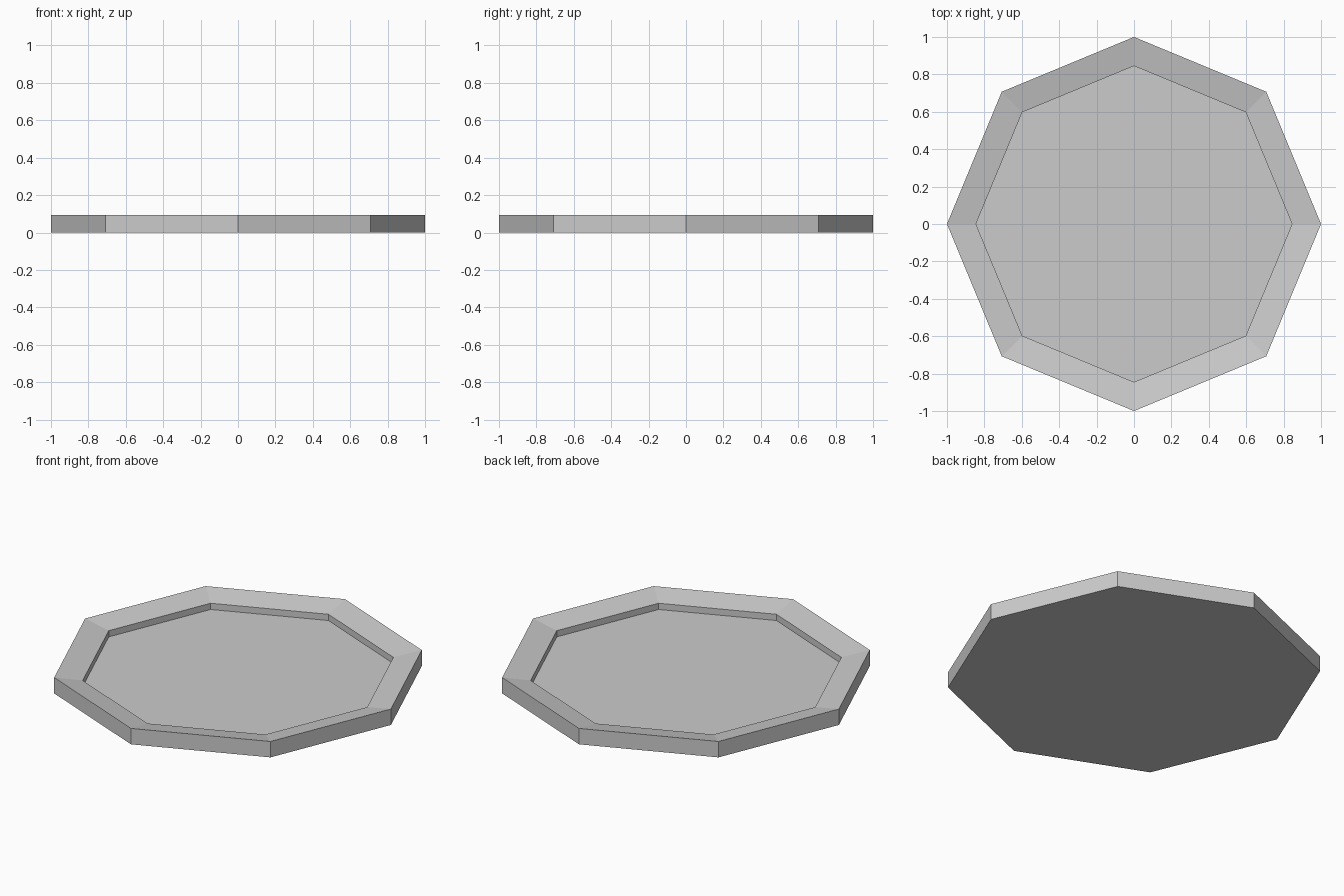
import bpy, bmesh, math

SIDES = 8

cube = bpy.data.objects.get("Cube")
if cube:
    bpy.data.objects.remove(cube, do_unlink=True)

# Single plain grey material
grey = bpy.data.materials.new("light_grey")
grey.use_nodes = True
colour = (0.6, 0.6, 0.6, 1)
grey.diffuse_color = colour
grey.node_tree.nodes["Principled BSDF"].inputs["Base Color"].default_value = colour

# Profile as (radius, height): base, outer wall, inward-sloping rim, recessed floor
profile = [(1, 0), (1, 0.094), (0.845, 0.064), (0.845, 0.027)]


def ring(bm, radius, z):
    angles = [math.tau * i / SIDES for i in range(SIDES)]
    return [bm.verts.new((radius * math.cos(a), radius * math.sin(a), z)) for a in angles]


bm = bmesh.new()
rings = [ring(bm, r, z) for r, z in profile]

# Walls and rim
for low, high in zip(rings, rings[1:]):
    for i in range(SIDES):
        j = (i + 1) % SIDES
        bm.faces.new((low[i], low[j], high[j], high[i]))

# Underside and tray floor
bm.faces.new(rings[0][::-1])
bm.faces.new(rings[-1])
bmesh.ops.recalc_face_normals(bm, faces=bm.faces)

mesh = bpy.data.meshes.new("octagonal_tray")
bm.to_mesh(mesh)
bm.free()
mesh.materials.append(grey)
tray = bpy.data.objects.new("octagonal_tray", mesh)
bpy.context.collection.objects.link(tray)
